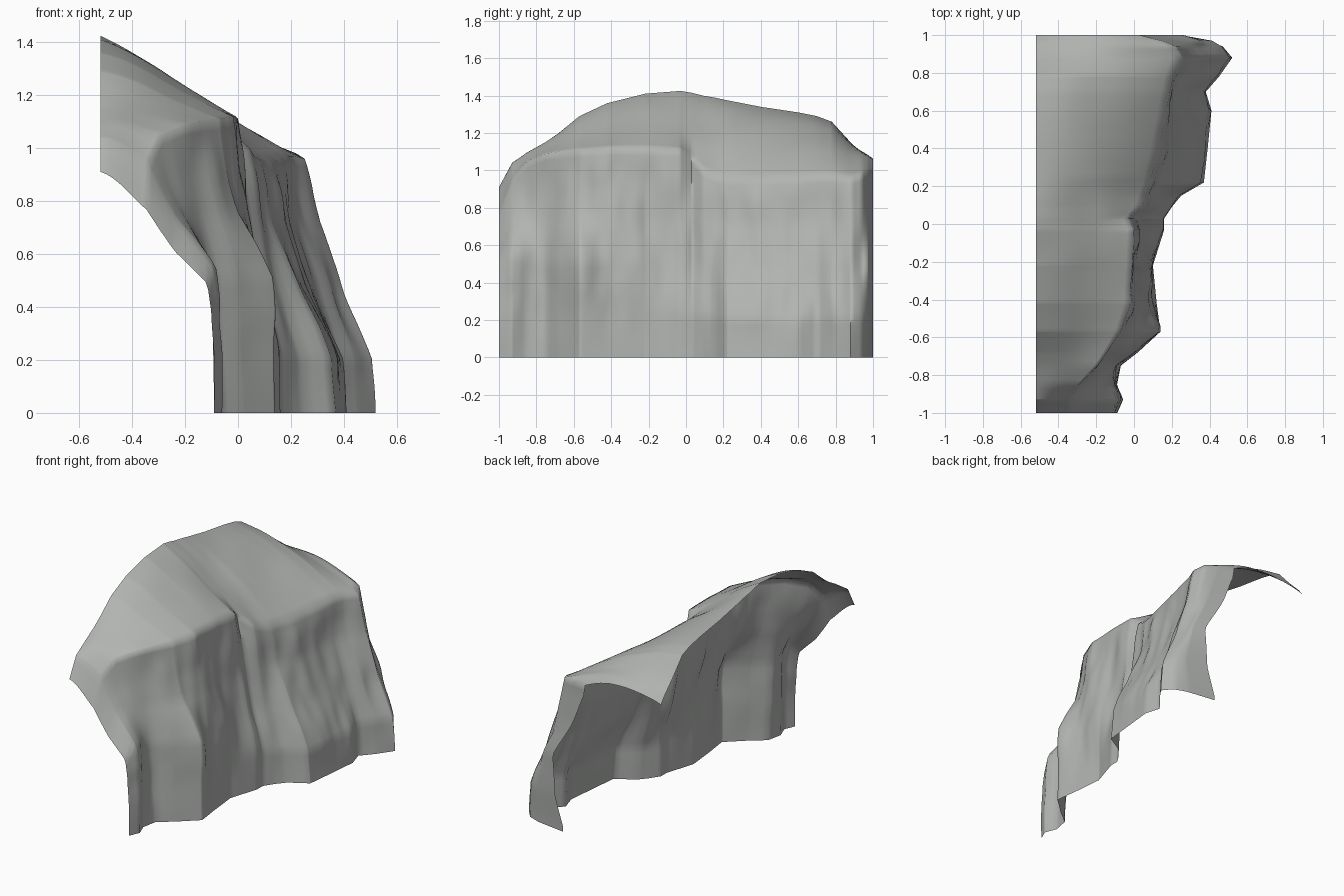
import bpy
from mathutils import noise, Vector

if "Cube" in bpy.data.objects:
    bpy.data.objects.remove(bpy.data.objects["Cube"])

BACK_X = -0.52

# Stations along the cliff: y, foot x, rim x, rim z, back edge z
STATIONS = [
    (-1.00, -0.09, -0.35, 0.77, 0.91),
    (-0.93, -0.06, -0.34, 0.95, 1.04),
    (-0.85, -0.09, -0.29, 1.05, 1.09),
    (-0.75, -0.07, -0.19, 1.09, 1.15),
    (-0.68, 0.02, -0.14, 1.10, 1.20),
    (-0.57, 0.14, -0.07, 1.11, 1.29),
    (-0.42, 0.12, -0.02, 1.12, 1.36),
    (-0.22, 0.10, -0.01, 1.12, 1.41),
    (-0.03, 0.16, 0.00, 1.11, 1.425),
    (0.03, 0.16, -0.03, 1.07, 1.415),
    (0.09, 0.20, 0.04, 1.00, 1.40),
    (0.15, 0.25, 0.06, 0.97, 1.39),
    (0.22, 0.37, 0.09, 0.95, 1.375),
    (0.40, 0.39, 0.13, 0.95, 1.34),
    (0.60, 0.41, 0.17, 0.96, 1.31),
    (0.70, 0.38, 0.19, 0.97, 1.29),
    (0.78, 0.45, 0.21, 0.97, 1.26),
    (0.88, 0.52, 0.25, 0.96, 1.15),
    (0.94, 0.47, 0.22, 0.98, 1.09),
    (0.97, 0.39, 0.15, 0.99, 1.06),
    (1.00, 0.19, 0.03, 1.00, 1.02),
]

# Cliff face: height fraction -> setback fraction, sloping and steep-footed
SLOPED = [(0, 0), (0.22, 0.06), (0.36, 0.28), (0.48, 0.48), (0.62, 0.66),
          (0.75, 0.80), (0.90, 0.90), (1, 1)]
STEEP = [(0, 0), (0.30, 0.04), (0.46, 0.13), (0.58, 0.42), (0.68, 0.66),
         (0.80, 0.83), (1, 1)]


def sample(table, t):
    """Piecewise linear lookup returning all columns after the first."""
    for a, b in zip(table, table[1:]):
        if t <= b[0]:
            k = max(0, (t - a[0]) / (b[0] - a[0]))
            return [p + (q - p) * k for p, q in zip(a[1:], b[1:])]
    return list(table[-1][1:])


def ramp(v, lo, hi):
    return min(1, max(0, (v - lo) / (hi - lo)))


def face_point(y, t):
    foot, rim_x, rim_z, _ = sample(STATIONS, y)
    w = ramp(y, -0.45, 0.12)
    u = t ** (1 + 0.7 * ramp(-y, 0.8, 1.0))
    setback = sample(STEEP, u)[0] * (1 - w) + sample(SLOPED, u)[0] * w
    z = rim_z * t
    x = foot + (rim_x - foot) * setback
    # Vertical flutes and broken rock, fading out at foot and rim
    fade = min(1, t * 3) * min(1, (1 - t) * 6 + 0.2)
    x += 0.035 * fade * noise.noise(Vector((y * 6, z * 2.2, 3.1)))
    x += 0.012 * fade * noise.noise(Vector((y * 14, z * 5, 7.7)))
    # The far end bulges above its foot
    x += 0.15 * ramp(y, 0.94, 1.0) * max(0, 1 - abs(t - 0.48) / 0.45)
    return (x, y, z)


def top_point(y, t):
    _, rim_x, rim_z, back_z = sample(STATIONS, y)
    # The rim notches fade into an even slope further back
    near = [sample(STATIONS, max(-1, min(1, y + d))) for d in
            (-0.15, -0.1, -0.05, 0, 0.05, 0.1, 0.15)]
    k = min(1, t * 3) * (1 - ramp(abs(y), 0.5, 0.8))
    rim_x += k * (sum(n[1] for n in near) / 7 - rim_x)
    rim_z += k * (sum(n[2] for n in near) / 7 - rim_z)
    x = rim_x + (BACK_X - rim_x) * t
    z = rim_z + (back_z - rim_z) * t
    # Crown of the slope, rounder on the far half
    bump = 4 * t * (1 - t)
    far = ramp(y, 0.0, 0.25)
    z += bump * (0.03 * t * (1 - far) + 0.055 * far)
    z += 0.012 * bump * noise.noise(Vector((x * 4, y * 4, 1.3)))
    return (x, y, z)


# Cliff sheet: face rows from foot to rim, then top rows to the back edge
ys = sorted({round(-1 + i * 0.025, 3) for i in range(81)} | {s[0] for s in STATIONS})
NF, NT = 28, 15
verts, faces = [], []
for y in ys:
    verts += [face_point(y, i / NF) for i in range(NF + 1)]
    verts += [top_point(y, i / NT) for i in range(1, NT + 1)]
row = NF + NT + 1
for i in range(len(ys) - 1):
    for j in range(row - 1):
        a = i * row + j
        faces.append((a, a + row, a + row + 1, a + 1))

mesh = bpy.data.meshes.new("cliff")
mesh.from_pydata(verts, [], faces)
cliff = bpy.data.objects.new("cliff", mesh)
bpy.context.collection.objects.link(cliff)

# Dark grey rock
rock = bpy.data.materials.new("rock")
rock.diffuse_color = (0.44, 0.455, 0.44, 1)
rock.use_nodes = True
rock.node_tree.nodes["Principled BSDF"].inputs["Base Color"].default_value = rock.diffuse_color
mesh.materials.append(rock)

bpy.context.view_layer.objects.active = cliff
cliff.select_set(True)
bpy.ops.object.shade_smooth_by_angle(angle=1.2)
